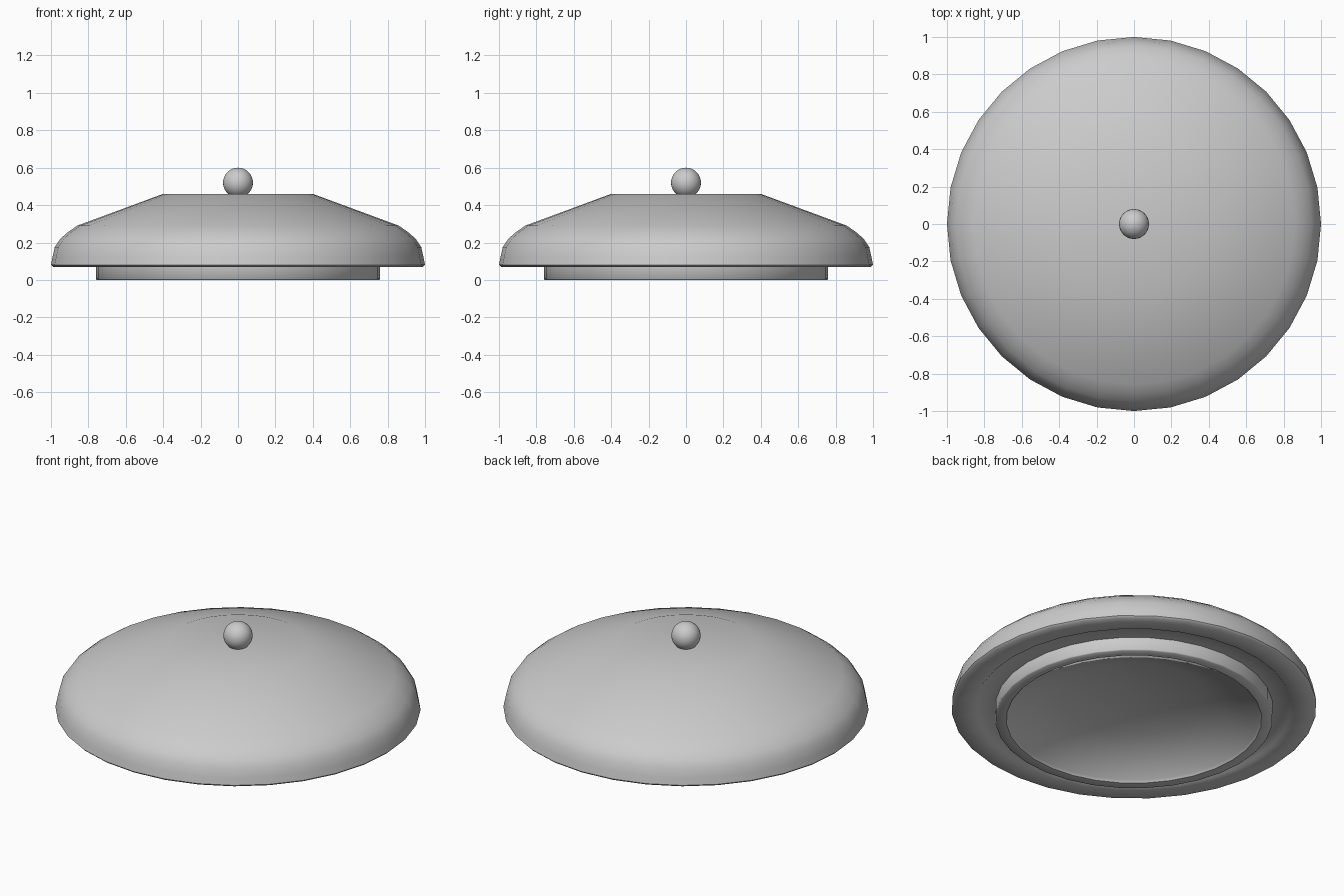
import bpy
import bmesh
import math

if "Cube" in bpy.data.objects:
    bpy.data.objects.remove(bpy.data.objects["Cube"])


def lathe(name, profile, sides, angle):
    """Revolve an (r, z) profile around z; r = 0 gives a pole."""
    bm = bmesh.new()
    rings = []
    for r, z in profile:
        if r == 0:
            rings.append([bm.verts.new((0, 0, z))] * sides)
        else:
            rings.append([bm.verts.new((r * math.cos(math.tau * i / sides),
                                        r * math.sin(math.tau * i / sides), z))
                          for i in range(sides)])
    for a, b in zip(rings, rings[1:]):
        for i in range(sides):
            j = (i + 1) % sides
            corners = list(dict.fromkeys((a[i], a[j], b[j], b[i])))
            bm.faces.new(corners)
    bmesh.ops.recalc_face_normals(bm, faces=bm.faces)
    mesh = bpy.data.meshes.new(name)
    bm.to_mesh(mesh)
    bm.free()
    obj = bpy.data.objects.new(name, mesh)
    bpy.context.collection.objects.link(obj)
    bpy.ops.object.select_all(action='DESELECT')
    obj.select_set(True)
    bpy.context.view_layer.objects.active = obj
    bpy.ops.object.shade_smooth_by_angle(angle=math.radians(angle))
    return obj


# Lid: flat crown, sloping shoulder, rounded edge, stepped underside,
# seating ring and a shallow hollow inside it
lathe("lid", [
    (0, 0.46), (0.40, 0.46), (0.86, 0.29), (0.91, 0.255), (0.95, 0.22),
    (0.98, 0.175), (0.992, 0.12), (1.0, 0.08), (0.99, 0.07),
    (0.87, 0.07), (0.86, 0.08), (0.76, 0.08), (0.76, 0.005), (0.755, 0),
    (0.70, 0), (0.69, 0.015), (0.40, 0.13), (0, 0.18),
], 32, 50)

# Knob: small ball sunk into the crown
ball = [(0.08 * math.sin(math.pi * k / 16) if 0 < k < 16 else 0,
         0.52 + 0.08 * math.cos(math.pi * k / 16)) for k in range(17)]
lathe("knob", ball, 32, 60)
